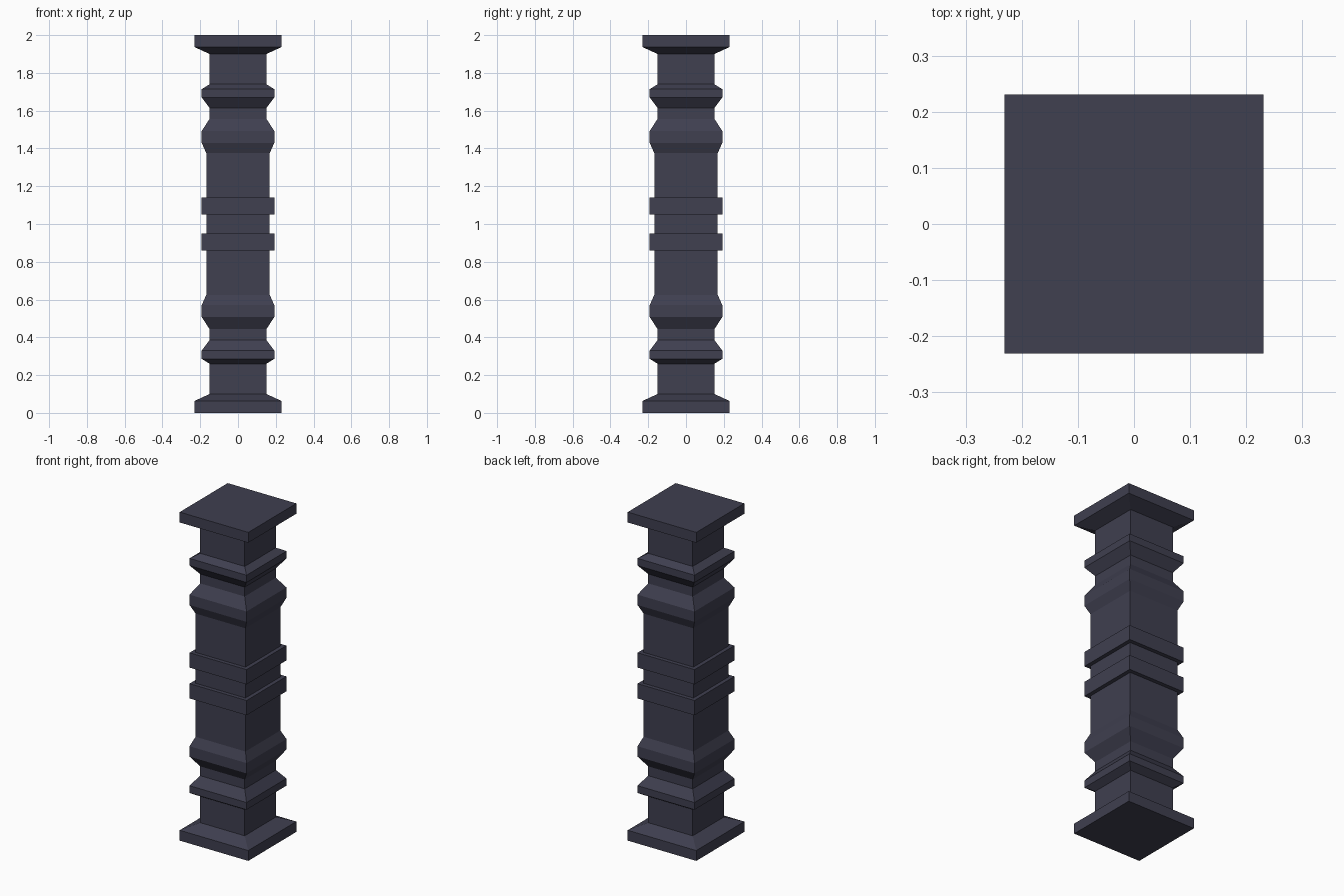
import bpy, bmesh

if "Cube" in bpy.data.objects:
    bpy.data.objects.remove(bpy.data.objects["Cube"])

# Dark slate material
slate = bpy.data.materials.new("dark_slate")
slate.diffuse_color = (0.05, 0.05, 0.08, 1)
slate.use_nodes = True
slate.node_tree.nodes["Principled BSDF"].inputs["Base Color"].default_value = slate.diffuse_color

# Half-width and height of the lower half of the square pillar
lower = [
    (0.231, 0.0), (0.231, 0.063), (0.15, 0.10),                  # plinth
    (0.15, 0.26), (0.192, 0.286), (0.192, 0.33), (0.15, 0.386),  # collar
    (0.15, 0.443), (0.192, 0.507), (0.192, 0.57), (0.168, 0.625),  # swelling
    (0.168, 0.861), (0.192, 0.861), (0.192, 0.951), (0.168, 0.951),  # band
]
# Upper half is the lower half mirrored about mid height
profile = lower + [(w, 2 - z) for w, z in reversed(lower)]


def square_loft(name, prof):
    bm = bmesh.new()
    rings = [[bm.verts.new((sx * w, sy * w, z))
              for sx, sy in ((-1, -1), (1, -1), (1, 1), (-1, 1))]
             for w, z in prof]
    for a, b in zip(rings, rings[1:]):
        for i in range(4):
            j = (i + 1) % 4
            bm.faces.new((a[i], a[j], b[j], b[i]))
    bm.faces.new(rings[0][::-1])
    bm.faces.new(rings[-1])
    bmesh.ops.recalc_face_normals(bm, faces=bm.faces)
    mesh = bpy.data.meshes.new(name)
    bm.to_mesh(mesh)
    bm.free()
    mesh.materials.append(slate)
    obj = bpy.data.objects.new(name, mesh)
    bpy.context.collection.objects.link(obj)
    return obj


# Pillar
square_loft("square_pillar", profile)
